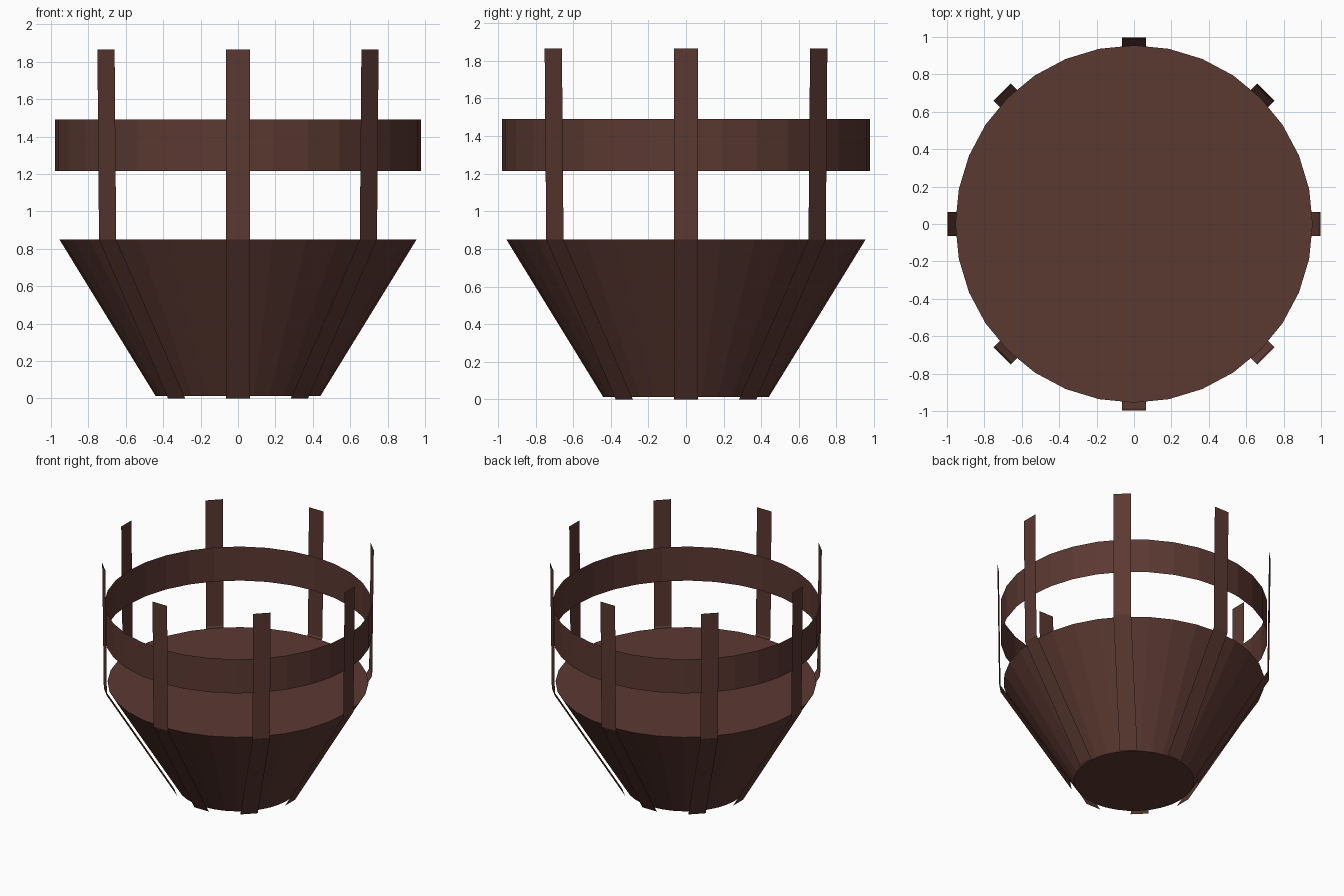
import bpy, bmesh, math
from mathutils import Matrix

if "Cube" in bpy.data.objects:
    bpy.data.objects.remove(bpy.data.objects["Cube"])

SIDES = 32
mat = bpy.data.materials.new("dark rusty brown")
mat.diffuse_color = (0.105, 0.040, 0.031, 1)
mat.use_nodes = True
mat.node_tree.nodes["Principled BSDF"].inputs["Base Color"].default_value = mat.diffuse_color


def finish(name, bm):
    me = bpy.data.meshes.new(name)
    bm.to_mesh(me)
    bm.free()
    me.materials.append(mat)
    ob = bpy.data.objects.new(name, me)
    bpy.context.collection.objects.link(ob)
    return ob


def add_ring(bm, r, z):
    return [bm.verts.new((r * math.cos(2 * math.pi * i / SIDES),
                          r * math.sin(2 * math.pi * i / SIDES), z)) for i in range(SIDES)]


def ring_wall(bm, low, high):
    for i in range(SIDES):
        j = (i + 1) % SIDES
        bm.faces.new((low[i], low[j], high[j], high[i]))


# Closed tapered bowl
bm = bmesh.new()
low, high = add_ring(bm, 0.44, 0.012), add_ring(bm, 0.955, 0.85)
ring_wall(bm, low, high)
bm.faces.new(low[::-1])
bm.faces.new(high)
finish("bowl", bm)

# Sheet hoop held by the slats
bm = bmesh.new()
ring_wall(bm, add_ring(bm, 0.978, 1.215), add_ring(bm, 0.978, 1.49))
finish("hoop", bm)

# Eight bent sheet slats: sloped along the bowl, then upright
PROFILE = [(0.464, 0.0), (0.986, 0.85), (0.998, 1.865)]
HALF_WIDTH = 0.065
for k in range(8):
    bm = bmesh.new()
    rows = [(bm.verts.new((r, -HALF_WIDTH, z)), bm.verts.new((r, HALF_WIDTH, z)))
            for r, z in PROFILE]
    for a, b in zip(rows, rows[1:]):
        bm.faces.new((a[0], a[1], b[1], b[0]))
    bm.transform(Matrix.Rotation(k * math.pi / 4, 4, 'Z'))
    finish(f"slat_{k + 1}", bm)
